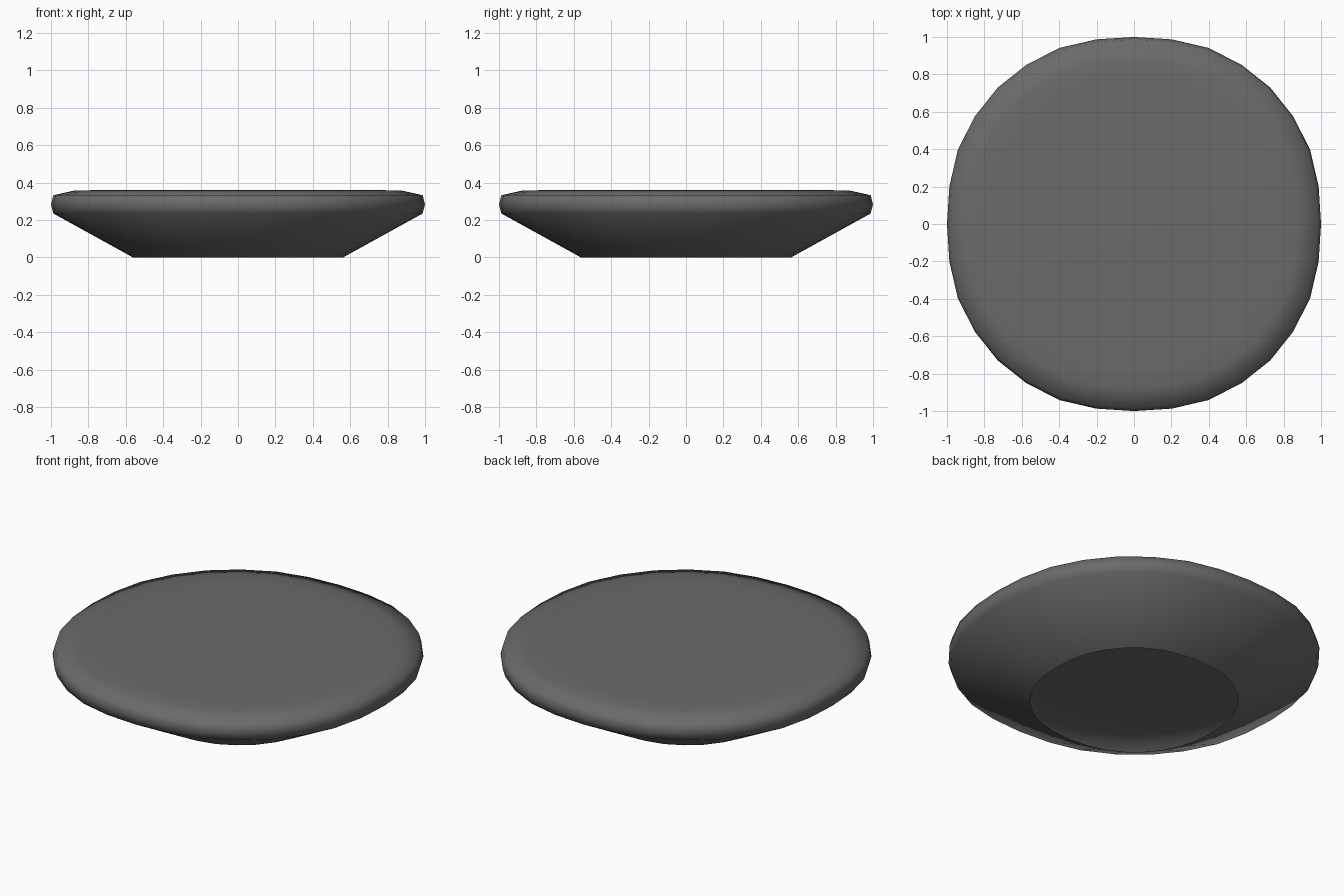
import bpy, bmesh

if "Cube" in bpy.data.objects:
    bpy.data.objects.remove(bpy.data.objects["Cube"])

# One eighth of the plan outline: a squarish 32-sided round, unit half width
EIGHTH = [(0.0, 1.0), (0.202, 0.987), (0.396, 0.942), (0.574, 0.852), (0.729, 0.729)]

# Dark grey finish
dark = bpy.data.materials.new("dark_grey")
dark.diffuse_color = (0.145, 0.145, 0.145, 1)
dark.use_nodes = True
dark.node_tree.nodes["Principled BSDF"].inputs["Base Color"].default_value = dark.diffuse_color


def outline():
    quarter = EIGHTH + [(y, x) for x, y in EIGHTH[-2:0:-1]]
    pts = []
    for _ in range(4):
        pts += quarter
        quarter = [(y, -x) for x, y in quarter]
    return pts[::-1]  # counter-clockwise


def lofted(name, profile):
    """Stack scaled outlines along a (half width, height) profile, then cap the end."""
    bm = bmesh.new()
    loop = outline()
    n = len(loop)
    rings = [[bm.verts.new((x * r, y * r, z)) for x, y in loop] for r, z in profile]
    for low, high in zip(rings, rings[1:]):
        for i in range(n):
            j = (i + 1) % n
            bm.faces.new((low[i], low[j], high[j], high[i]))
    bm.faces.new(rings[-1])
    for f in bm.faces:
        f.smooth = True
    mesh = bpy.data.meshes.new(name)
    bm.to_mesh(mesh)
    bm.free()
    mesh.materials.append(dark)
    obj = bpy.data.objects.new(name, mesh)
    bpy.context.collection.objects.link(obj)
    return obj


# Outer shell: open foot, flared wall, rounded rim, flat top
lofted("dish_shell", [(0.561, 0.0), (0.987, 0.235), (1.0, 0.284), (0.987, 0.333),
                      (0.875, 0.358), (0.76, 0.36)])

# Inner ceiling, seen through the open foot
ceiling = lofted("inner_ceiling", [(0.985, 0.236), (0.93, 0.275), (0.84, 0.29), (0.7, 0.291)])
ceiling.data.flip_normals()
